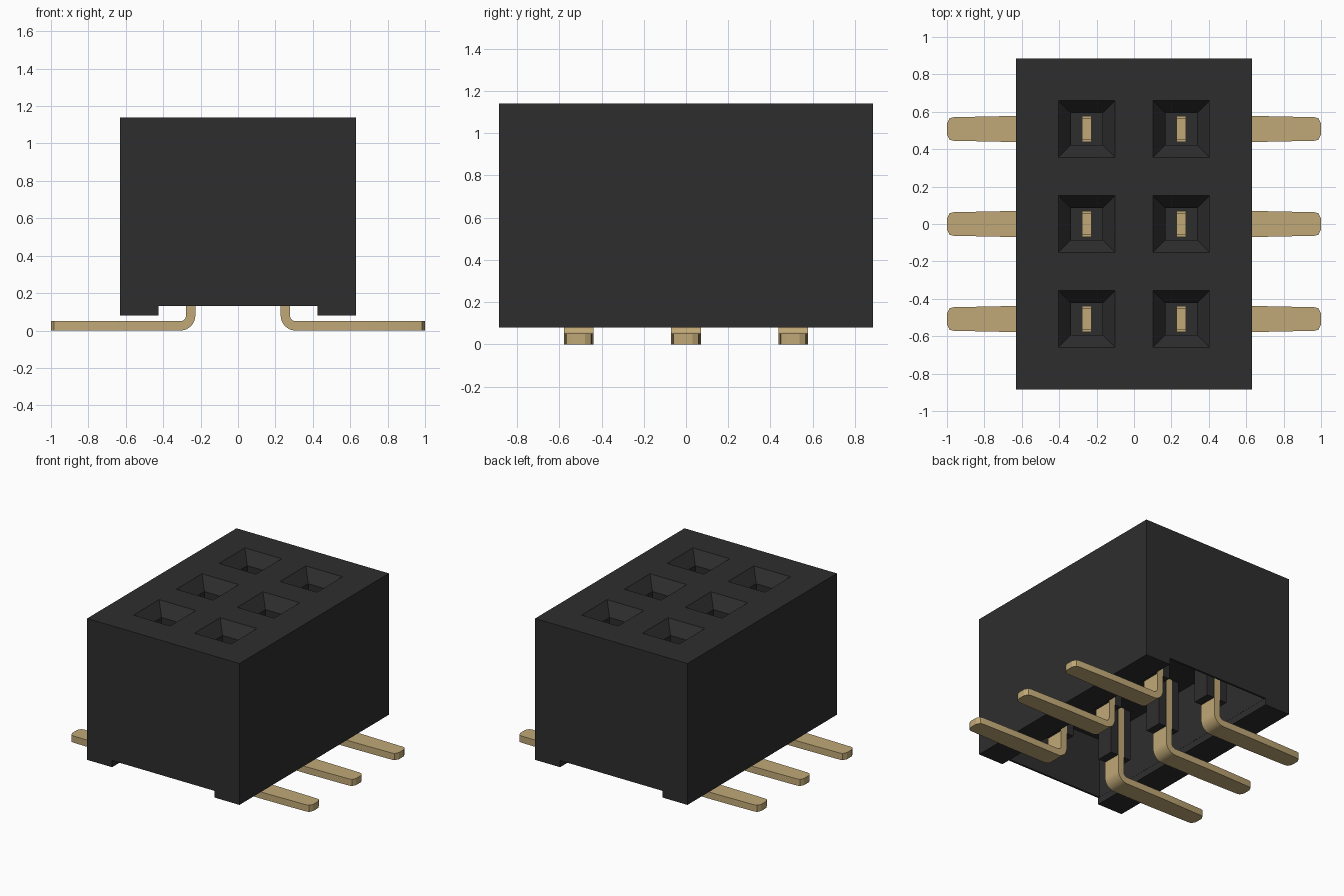
import bpy, bmesh, math

cube = bpy.data.objects.get("Cube")
if cube:
    bpy.data.objects.remove(cube, do_unlink=True)


def material(name, colour):
    m = bpy.data.materials.new(name)
    m.use_nodes = True
    m.diffuse_color = (*colour, 1)
    m.node_tree.nodes["Principled BSDF"].inputs["Base Color"].default_value = (*colour, 1)
    return m


BLACK = material("black plastic", (0.027, 0.027, 0.027))
GOLD = material("gold metal", (0.53, 0.395, 0.185))

ROWS = (-0.508, 0, 0.508)
COLUMN = 0.253


def loft(bm, rings):
    """Skin a list of four-point rings and cap both ends."""
    loops = [[bm.verts.new(p) for p in ring] for ring in rings]
    for a, b in zip(loops, loops[1:]):
        for i in range(4):
            j = (i + 1) % 4
            bm.faces.new((a[i], a[j], b[j], b[i]))
    bm.faces.new(loops[0][::-1])
    bm.faces.new(loops[-1])


def rect(cx, cy, hx, hy, z):
    return [(cx + sx * hx, cy + sy * hy, z)
            for sx, sy in ((-1, -1), (1, -1), (1, 1), (-1, 1))]


def box(bm, cx, cy, hx, hy, z0, z1):
    loft(bm, [rect(cx, cy, hx, hy, z0), rect(cx, cy, hx, hy, z1)])


def finish(name, bm, mat):
    bmesh.ops.recalc_face_normals(bm, faces=bm.faces)
    mesh = bpy.data.meshes.new(name)
    bm.to_mesh(mesh)
    bm.free()
    mesh.materials.append(mat)
    obj = bpy.data.objects.new(name, mesh)
    bpy.context.collection.objects.link(obj)
    return obj


def cut(target, cutter):
    mod = target.modifiers.new("cut", "BOOLEAN")
    mod.operation = "DIFFERENCE"
    mod.solver = "EXACT"
    mod.object = cutter
    cutter.hide_render = True
    bpy.context.view_layer.objects.active = target
    bpy.ops.object.modifier_apply(modifier=mod.name)
    bpy.data.objects.remove(cutter, do_unlink=True)


# Housing block
bm = bmesh.new()
box(bm, 0, 0, 0.632, 0.885, 0.08, 1.14)
housing = finish("housing", bm, BLACK)

# Channel between the two standoff ribs
bm = bmesh.new()
box(bm, 0, 0, 0.425, 1.0, 0, 0.13)
cut(housing, finish("channel_cutter", bm, BLACK))

# Hollow underside
bm = bmesh.new()
box(bm, 0, 0, 0.424, 0.87, 0.05, 0.58)
cut(housing, finish("cavity_cutter", bm, BLACK))

# Funnel-topped square sockets
bm = bmesh.new()
for side in (-1, 1):
    for y in ROWS:
        loft(bm, [rect(side * COLUMN, y, h, h, z) for h, z in
                  ((0.085, 0.62), (0.085, 1.05), (0.152, 1.14), (0.167, 1.16))])
cut(housing, finish("socket_cutter", bm, BLACK))

# Contact holders hanging inside the cavity
bm = bmesh.new()
for side in (-1, 1):
    for y in ROWS:
        box(bm, side * COLUMN, y, 0.085, 0.066, 0.2, 0.6)
finish("contact_holders", bm, BLACK)


# Bent contacts: upright strip, rounded bend, tapered foot, forked top
def contact(name, side, y):
    bm = bmesh.new()
    pairs = [((0.228, 0.66), (0.278, 0.66), 0.07)]
    for i in range(9):
        a = math.pi + i * math.pi / 16
        c, s = math.cos(a), math.sin(a)
        pairs.append(((0.308 + 0.08 * c, 0.08 + 0.08 * s),
                      (0.308 + 0.03 * c, 0.08 + 0.03 * s), 0.07))
    for x, w in ((0.63, 0.07), (0.965, 0.063), (0.985, 0.058), (1.0, 0.03)):
        pairs.append(((x, 0), (x, 0.05), w))
    loft(bm, [[(side * o[0], y - w, o[1]), (side * o[0], y + w, o[1]),
               (side * n[0], y + w, n[1]), (side * n[0], y - w, n[1])]
              for o, n, w in pairs])
    for s in (-1, 1):
        box(bm, side * COLUMN, y + s * 0.0625, 0.025, 0.0075, 0.66, 0.95)
    obj = finish(name, bm, GOLD)
    bpy.ops.object.select_all(action="DESELECT")
    obj.select_set(True)
    bpy.context.view_layer.objects.active = obj
    bpy.ops.object.shade_smooth_by_angle(angle=math.radians(25))


for side, label in ((-1, "right"), (1, "left")):
    for y, row in zip(ROWS, ("front", "middle", "back")):
        contact(f"{row}_{label}_contact", side, y)
